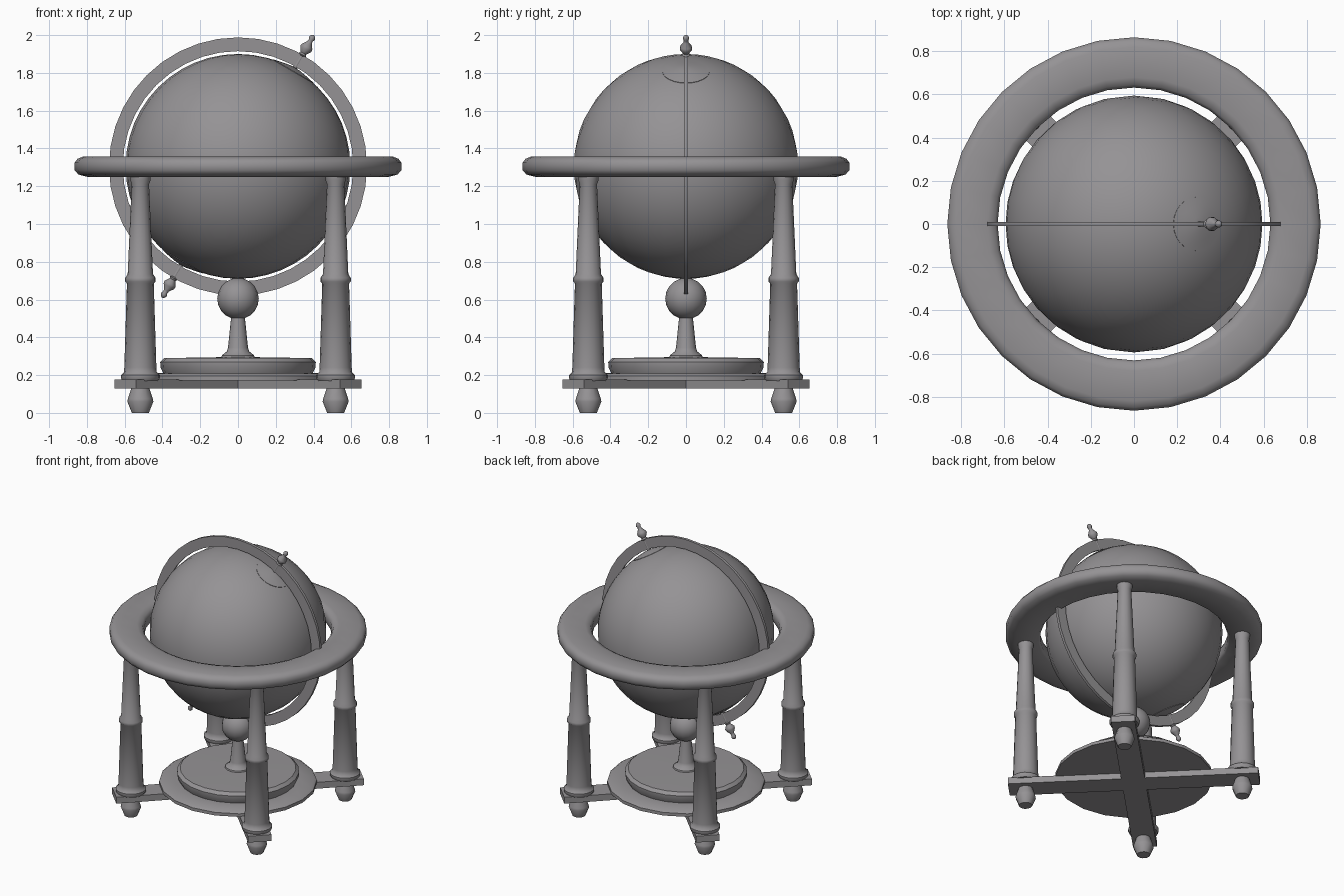
import bpy, bmesh, math
from mathutils import Matrix, Vector

if "Cube" in bpy.data.objects:
    bpy.data.objects.remove(bpy.data.objects["Cube"], do_unlink=True)

GREY = (0.30, 0.29, 0.30, 1)
mat = bpy.data.materials.new("warm grey")
mat.use_nodes = True
mat.diffuse_color = GREY
mat.node_tree.nodes["Principled BSDF"].inputs["Base Color"].default_value = GREY

CENTRE = Vector((0, 0, 1.305))
TILT = math.radians(30)
LEG = 0.517


def add_object(name, bm, matrix=Matrix(), angle=35):
    """Turn a bmesh into a named, shaded object."""
    bmesh.ops.recalc_face_normals(bm, faces=bm.faces)
    mesh = bpy.data.meshes.new(name)
    bm.to_mesh(mesh)
    bm.free()
    mesh.materials.append(mat)
    obj = bpy.data.objects.new(name, mesh)
    bpy.context.collection.objects.link(obj)
    obj.matrix_world = matrix
    bpy.ops.object.select_all(action="DESELECT")
    obj.select_set(True)
    bpy.context.view_layer.objects.active = obj
    bpy.ops.object.shade_smooth_by_angle(angle=math.radians(angle))
    return obj


def lathe(name, profile, sides, matrix=Matrix(), closed=False, angle=35):
    """Revolve (radius, height) points about z; open profiles get end caps."""
    bm = bmesh.new()
    rings = []
    for r, z in profile:
        rings.append([bm.verts.new((r * math.cos(a), r * math.sin(a), z))
                      for a in (math.tau * i / sides for i in range(sides))])
    pairs = list(zip(rings, rings[1:]))
    if closed:
        pairs.append((rings[-1], rings[0]))
    else:
        bm.faces.new(rings[0])
        bm.faces.new(rings[-1])
    for low, high in pairs:
        for i in range(sides):
            j = (i + 1) % sides
            bm.faces.new((low[i], low[j], high[j], high[i]))
    return add_object(name, bm, matrix, angle)


def sphere(name, radius, segments, rings, matrix):
    bm = bmesh.new()
    bmesh.ops.create_uvsphere(bm, u_segments=segments, v_segments=rings, radius=radius)
    return add_object(name, bm, matrix)


# Globe with raised polar caps and finials on the tilted axis
axis = Matrix.Translation(CENTRE) @ Matrix.Rotation(TILT, 4, "Y")
sphere("globe", 0.595, 32, 24, axis)
cap = [(0.125, 0.575), (0.125, 0.583), (0.08, 0.593), (0.03, 0.602), (0.012, 0.603)]
finial = [(0.012, 0.595), (0.012, 0.675), (0.022, 0.682), (0.016, 0.692), (0.034, 0.718),
          (0.031, 0.733), (0.014, 0.758), (0.012, 0.77), (0.018, 0.783), (0.013, 0.795),
          (0.004, 0.802)]
for end, flip in (("upper", 0), ("lower", math.pi)):
    m = axis @ Matrix.Rotation(flip, 4, "Y")
    lathe(end + "_polar_cap", cap, 24, m)
    lathe(end + "_finial", finial, 10, m, angle=50)

# Upright meridian hoop
lathe("meridian_hoop", [(0.61, -0.01), (0.683, -0.01), (0.683, 0.01), (0.61, 0.01)], 40,
      Matrix.Translation(CENTRE) @ Matrix.Rotation(math.pi / 2, 4, "X"), closed=True)

# Rounded horizon ring
lathe("horizon_ring",
      [(0.632, 1.265), (0.645, 1.25), (0.80, 1.25), (0.845, 1.262), (0.865, 1.285),
       (0.865, 1.325), (0.85, 1.345), (0.82, 1.357), (0.68, 1.357), (0.645, 1.345),
       (0.632, 1.32)], 32, closed=True, angle=50)

# Central pedestal
sphere("support_ball", 0.11, 16, 10, Matrix.Translation((0, 0, 0.605)))
lathe("pedestal_stem",
      [(0.09, 0.285), (0.085, 0.305), (0.06, 0.325), (0.053, 0.345), (0.035, 0.52)], 16)
lathe("pedestal_disc",
      [(0.39, 0.20), (0.41, 0.24), (0.412, 0.27), (0.39, 0.29), (0.09, 0.295)], 24)
lathe("pedestal_plate",
      [(0.53, 0.172), (0.53, 0.195), (0.51, 0.208), (0.40, 0.212)], 20)

# Crossed base bars
for i, name in enumerate(("base_bar_one", "base_bar_two")):
    bm = bmesh.new()
    bmesh.ops.create_cube(bm, size=1)
    bmesh.ops.scale(bm, verts=bm.verts, vec=(1.69, 0.16, 0.047))
    turn = Matrix.Rotation(math.pi / 4 + i * math.pi / 2, 4, "Z")
    add_object(name, bm, Matrix.Translation((0, 0, 0.152)) @ turn)

# Four turned legs with feet
leg = [(0.095, 0.17), (0.103, 0.185), (0.103, 0.2), (0.087, 0.215), (0.085, 0.24),
       (0.071, 0.685), (0.08, 0.695), (0.08, 0.715), (0.067, 0.735), (0.046, 1.21),
       (0.053, 1.23), (0.053, 1.26)]
foot = [(0.045, 0), (0.069, 0.06), (0.066, 0.075), (0.046, 0.135)]
for side, x in (("left", LEG), ("right", -LEG)):
    for face, y in (("front", -LEG), ("back", LEG)):
        spot = Matrix.Translation((x, y, 0))
        lathe(f"{face}_{side}_leg", leg, 16, spot, angle=45)
        lathe(f"{face}_{side}_foot", foot, 12, spot)
